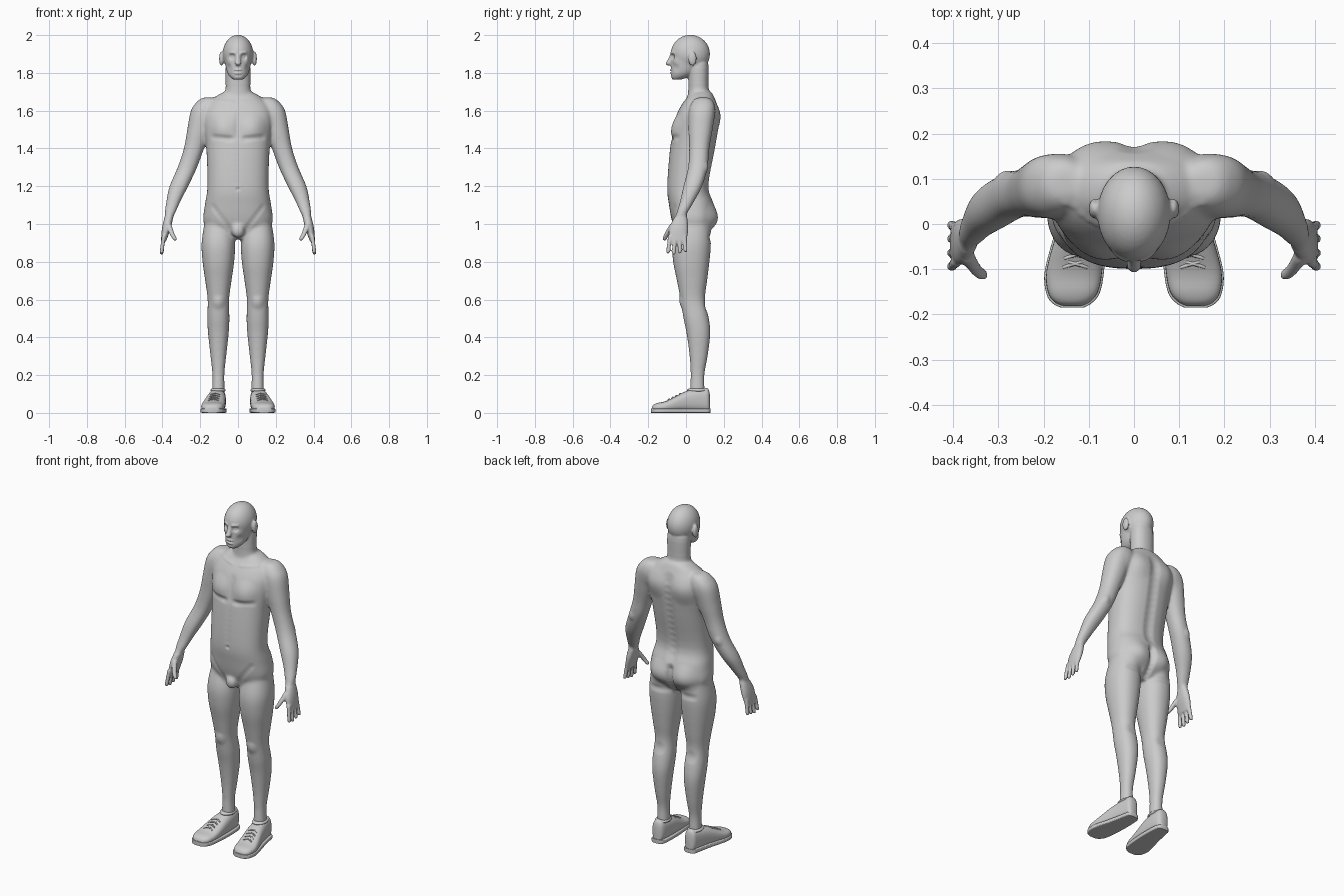
import bpy, bmesh, math
from mathutils import Vector, kdtree
from mathutils.bvhtree import BVHTree

if "Cube" in bpy.data.objects:
    bpy.data.objects.remove(bpy.data.objects["Cube"])

grey = bpy.data.materials.new("plain light grey")
grey.use_nodes = True
grey.diffuse_color = (.6, .6, .6, 1)
grey.node_tree.nodes["Principled BSDF"].inputs["Base Color"].default_value = grey.diffuse_color


def spline(rings, steps):
    """Smoothly resample a list of ring tuples."""
    result = []
    last = len(rings) - 1
    for i in range(last):
        corners = zip(rings[max(i - 1, 0)], rings[i], rings[i + 1], rings[min(i + 2, last)])
        corners = list(corners)
        for k in range(steps):
            t = k / steps
            result.append([b + t / 2 * (c - a + t * (2 * a - 5 * b + 4 * c - d + t * (3 * (b - c) + d - a)))
                           for a, b, c, d in corners])
    return result + [list(rings[-1])]


def loft(bm, rings, axis="z", side=1, power=2.2, sides=32, steps=4):
    """Skin rounded slices: (position, low a, high a, low b, high b)."""
    loops = []
    for t, left, right, low, high in spline(rings, steps):
        loop = []
        for k in range(sides):
            angle = math.tau * k / sides
            c, s = math.cos(angle), math.sin(angle)
            a = (left + right) / 2 + (right - left) / 2 * math.copysign(abs(c) ** (2 / power), c)
            b = (low + high) / 2 + (high - low) / 2 * math.copysign(abs(s) ** (2 / power), s)
            x, y, z = {"x": (t, a, b), "y": (a, t, b), "z": (a, b, t)}[axis]
            loop.append(bm.verts.new((x * side, y, z)))
        loops.append(loop)
    for lower, upper in zip(loops, loops[1:]):
        for k in range(sides):
            n = (k + 1) % sides
            bm.faces.new((lower[k], lower[n], upper[n], upper[k]))
    bm.faces.new(loops[0])
    bm.faces.new(loops[-1])


def trunk(bm, rings, power):
    """Symmetric slices: (height, half width, front, back)."""
    loft(bm, [(z, -w, w, front, back) for z, w, front, back in rings], power=power)


def limb(bm, points, side=1, depth=1):
    """Tapered limb through (x, y, z, radius) with a rounded end."""
    x, y, z, r = points[-1]
    direction = math.copysign(r, z - points[0][2])
    points = points + [(x, y, z + direction * .7, r * .4)]
    loft(bm, [(z, x - r, x + r, y - r * depth, y + r * depth) for x, y, z, r in points], side=side)


def blob(bm, centre, size, side=1):
    """Ellipsoid."""
    made = bmesh.ops.create_uvsphere(bm, u_segments=32, v_segments=20, radius=1)
    for v in made["verts"]:
        x, y, z = (c + s * p for c, s, p in zip(centre, size, v.co))
        v.co = (x * side, y, z)


def finish(name, bm):
    bmesh.ops.recalc_face_normals(bm, faces=bm.faces)
    mesh = bpy.data.meshes.new(name)
    bm.to_mesh(mesh)
    bm.free()
    mesh.materials.append(grey)
    obj = bpy.data.objects.new(name, mesh)
    bpy.context.collection.objects.link(obj)
    bpy.ops.object.select_all(action="DESELECT")
    obj.select_set(True)
    bpy.context.view_layer.objects.active = obj
    bpy.ops.object.shade_smooth_by_angle(angle=math.radians(50))
    return obj


torso = [(.92, .1, -.03, .09), (1, .18, -.07, .15), (1.1, .176, -.09, .15), (1.2, .162, -.1, .12),
         (1.4, .168, -.085, .155), (1.55, .184, -.06, .178), (1.62, .17, -.03, .17),
         (1.67, .125, .005, .15), (1.7, .075, .025, .135)]
jaw = [(1.764, .025, -.07, -.03), (1.78, .044, -.08, .02), (1.81, .06, -.08, .06), (1.88, .074, -.08, .1)]
arm = [(.155, .09, 1.67, .03), (.16, .09, 1.65, .055), (.18, .085, 1.6, .07), (.205, .077, 1.5, .064),
       (.233, .07, 1.4, .054), (.268, .063, 1.3, .052), (.313, .036, 1.2, .05),
       (.342, .006, 1.12, .038), (.362, -.025, 1.05, .027)]
palm = [(1.05, .34, .385, -.055, .005), (.98, .355, .402, -.088, .012), (.91, .38, .408, -.09, .005)]
leg = [(1, .04, .075), (.9, .03, .089), (.8, .028, .084), (.7, .032, .07), (.6, .036, .057), (.5, .054, .059),
       (.42, .066, .055), (.3, .067, .042), (.2, .061, .032), (.1, .06, .033)]

# Trunk, neck, skull, jaw and nose
bm = bmesh.new()
trunk(bm, torso, 2.4)
trunk(bm, jaw, 2.1)
limb(bm, [(0, .07, 1.62, .08), (0, .066, 1.72, .066), (0, .066, 1.85, .063)], depth=.82)
blob(bm, (0, .023, 1.9), (.081, .104, .101))
limb(bm, [(0, -.074, 1.9, .009), (0, -.082, 1.875, .012), (0, -.092, 1.85, .016)])
blob(bm, (0, -.06, .965), (.035, .03, .04))
for side in (1, -1):
    # Limbs, hands and ears
    limb(bm, arm, side)
    limb(bm, [(.104, y, z, r) for z, y, r in leg], side, depth=1.15)
    loft(bm, palm, side=side)
    for i in range(4):
        y, spread = -.083 + .025 * i, .006 * (i - 2)
        limb(bm, [(.392, y, .94, .012), (.398, y + spread / 2, .9, .011),
                  (.404, y + spread, .845 + .006 * abs(i - 1), .01)], side)
    limb(bm, [(.368, -.07, 1, .015), (.35, -.1, .95, .014), (.334, -.113, .92, .012)], side)
    blob(bm, (.088, .034, 1.875), (.012, .022, .038), side)
body = finish("body", bm)

# Fuse the parts into one skin
remesh = body.modifiers.new("fuse", "REMESH")
remesh.mode = "VOXEL"
remesh.voxel_size = .0048
graph = bpy.context.evaluated_depsgraph_get()
bm = bmesh.new()
bm.from_mesh(bpy.data.meshes.new_from_object(body.evaluated_get(graph)))
body.modifiers.clear()


def relax(verts, times):
    for _ in range(times):
        bmesh.ops.smooth_vert(bm, verts=verts, factor=.5, use_axis_x=True, use_axis_y=True, use_axis_z=True)


relax(bm.verts[:], 3)
relax([v for v in bm.verts if v.co.z < 1.74 and not (v.co.z < 1.03 and abs(v.co.x) > .3)], 20)
bm.verts.ensure_lookup_table()
surface = BVHTree.FromBMesh(bm)
tree = kdtree.KDTree(len(bm.verts))
for v in bm.verts:
    tree.insert(v.co, v.index)
tree.balance()
FRONT, BACK = Vector((0, -1, 0)), Vector((0, 1, 0))


def sculpt(facing, x, z, radius, lift):
    """Raise or sink the skin softly around a spot, on both sides."""
    for spot in {x, -x}:
        centre = surface.ray_cast(Vector((spot, 0, z)) + facing, -facing)[0]
        if centre is None:
            continue
        for _, index, distance in tree.find_range(centre, radius):
            bm.verts[index].co += facing * lift * (1 - (distance / radius) ** 2) ** 2


def stroke(facing, start, end, radius, lift, count=8):
    for i in range(count):
        x, z = Vector(start).lerp(Vector(end), i / (count - 1))
        sculpt(facing, x, z, radius, lift)


# Face: sockets, eyes, brows, cheeks and mouth
sculpt(FRONT, .031, 1.886, .022, -.015)
sculpt(FRONT, .031, 1.886, .013, .007)
stroke(FRONT, (.015, 1.905), (.045, 1.908), .014, .002)
sculpt(FRONT, .05, 1.86, .025, .004)
sculpt(FRONT, .05, 1.825, .03, -.006)
for height, lift in ((1.815, .003), (1.8, .003), (1.807, -.002), (1.785, -.001)):
    stroke(FRONT, (0, height), (.017, height), .009, lift, 5)
# Chest, collarbones, belly and groin
sculpt(FRONT, .085, 1.51, .085, .015)
stroke(FRONT, (.03, 1.45), (.13, 1.46), .025, -.004)
stroke(FRONT, (0, 1.45), (0, 1.58), .03, -.003)
stroke(FRONT, (.03, 1.645), (.15, 1.66), .016, .003)
stroke(FRONT, (0, 1.22), (0, 1.42), .025, -.0015)
sculpt(FRONT, 0, 1.185, .014, -.008)
stroke(FRONT, (.13, 1.09), (.04, .97), .025, -.003)
# Spine, shoulder blades and seat
stroke(BACK, (0, 1.13), (0, 1.62), .045, -.006, 14)
sculpt(BACK, .1, 1.57, .1, .012)
sculpt(BACK, .085, 1.03, .095, .02)
stroke(BACK, (0, .93), (0, 1.08), .032, -.011)
stroke(BACK, (.03, .925), (.14, .93), .028, -.003)
# Knees and elbows
sculpt(FRONT, .104, .585, .045, .008)
sculpt(BACK, .104, .56, .045, -.005)
sculpt(BACK, .29, 1.3, .035, .006)
relax([v for v in bm.verts if v.co.z < 1.74], 2)
for face in bm.faces:
    face.smooth = True
bm.to_mesh(body.data)
bm.free()

# Shoe slices from toe to heel: (y, inner, outer, top)
shoe = [(-.181, .115, .158, .03), (-.172, .098, .176, .043), (-.15, .08, .19, .053), (-.1, .07, .193, .065),
        (0, .064, .166, .115), (.08, .066, .148, .13), (.115, .074, .14, .13), (.126, .09, .125, .1)]
for side, label in ((1, "left"), (-1, "right")):
    bm = bmesh.new()
    loft(bm, [(y, a, b, .005, top) for y, a, b, top in shoe], "y", side, 2.6)
    finish(label + "_shoe_upper", bm)
    bm = bmesh.new()
    loft(bm, [(y * 1.02, a - .004, b + .004, 0, .024) for y, a, b, top in shoe], "y", side, 7)
    finish(label + "_shoe_sole", bm)
    # Padded rim around the ankle
    bm = bmesh.new()
    blob(bm, (.106, .06, .12), (.04, .055, .014), side)
    finish(label + "_shoe_collar", bm)
    # Crossing laces over the tongue
    bm = bmesh.new()
    for i in range(4):
        y, z, middle = -.088 + .02 * i, .073 + .01 * i, .13 - .003 * i
        for lean in (-.008, .008):
            rings = []
            for k in range(-4, 5):
                u = k / 4
                h, d = z - .008 * u * u, y + lean * u
                rings.append((middle + .028 * u, d - .004, d + .004, h - .004, h + .003))
            loft(bm, rings, "x", side, 2, 8, 2)
    finish(label + "_shoe_laces", bm)
